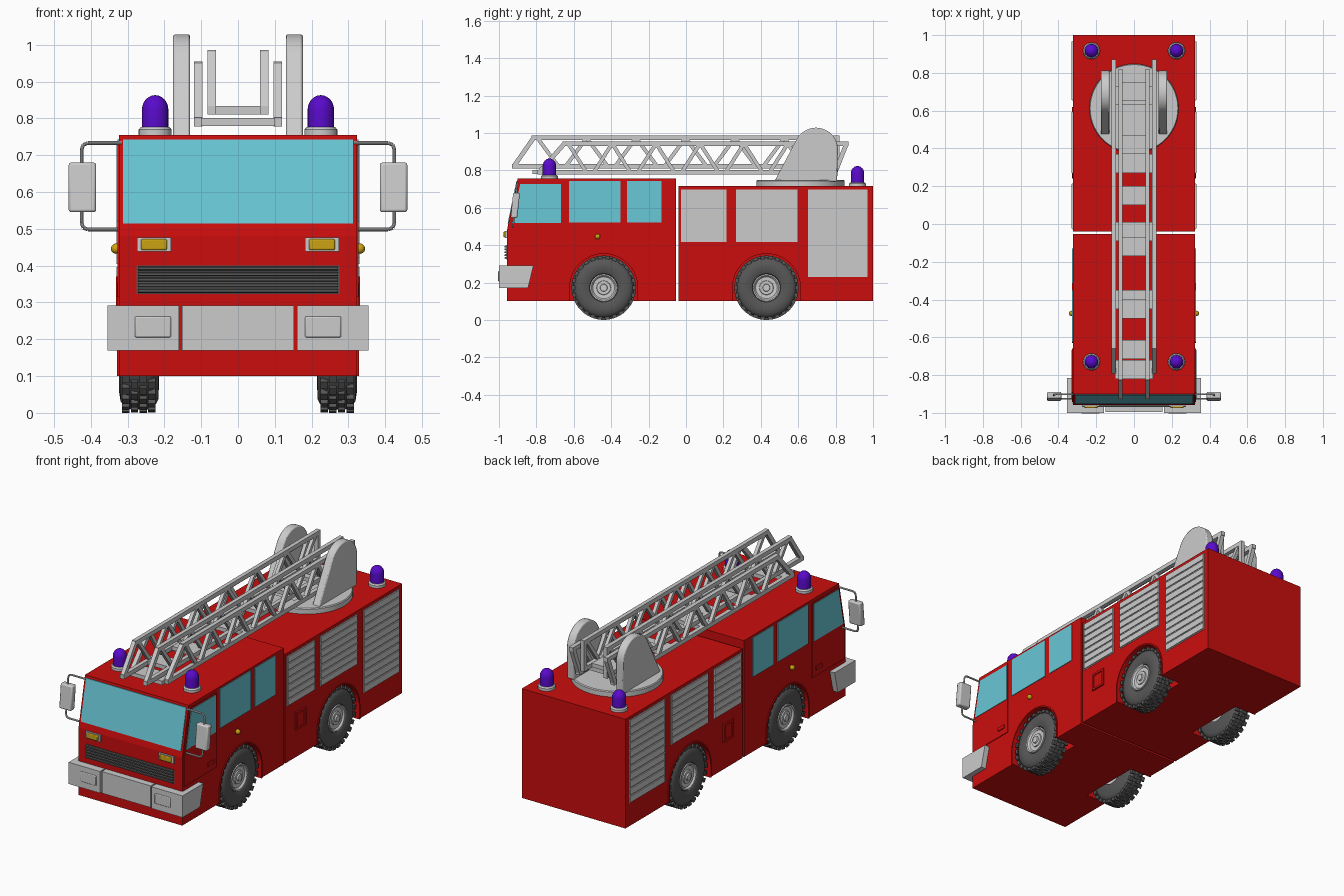
import bpy, bmesh, math
from mathutils import Matrix, Vector

if "Cube" in bpy.data.objects:
    bpy.data.objects.remove(bpy.data.objects["Cube"])


def material(name, r, g, b):
    m = bpy.data.materials.new(name)
    m.diffuse_color = (r, g, b, 1)
    m.use_nodes = True
    m.node_tree.nodes["Principled BSDF"].inputs["Base Color"].default_value = m.diffuse_color
    return m


RED = material("fire_red", 0.60, 0.004, 0.004)
GREY = material("light_grey", 0.60, 0.60, 0.60)
GLASS = material("cyan_glass", 0.14, 0.58, 0.68)
PURPLE = material("beacon_purple", 0.10, 0.003, 0.60)
YELLOW = material("amber_yellow", 0.60, 0.37, 0.006)
DARK = material("dark_rubber", 0.095, 0.095, 0.095)


def finish(name, bm, mat, bevel=0, smooth=True):
    bmesh.ops.recalc_face_normals(bm, faces=bm.faces)
    me = bpy.data.meshes.new(name)
    bm.to_mesh(me)
    bm.free()
    me.materials.append(mat)
    if smooth:
        me.polygons.foreach_set("use_smooth", [True] * len(me.polygons))
        me.set_sharp_from_angle(angle=math.radians(35))
    ob = bpy.data.objects.new(name, me)
    bpy.context.collection.objects.link(ob)
    if bevel:
        mod = ob.modifiers.new("bevel", 'BEVEL')
        mod.width, mod.segments, mod.limit_method = bevel, 2, 'ANGLE'
    return ob


def prism(bm, pts, x0, x1, both=True):
    """Extrude a (y, z) profile along x, optionally on both sides."""
    for s in ((1, -1) if both else (1,)):
        a = [bm.verts.new((s * x0, y, z)) for y, z in pts]
        b = [bm.verts.new((s * x1, y, z)) for y, z in pts]
        bm.faces.new(a)
        bm.faces.new(b[::-1])
        for i in range(len(pts)):
            j = (i + 1) % len(pts)
            bm.faces.new((a[i], b[i], b[j], a[j]))


def rect(y0, y1, z0, z1):
    return [(y0, z0), (y1, z0), (y1, z1), (y0, z1)]


def strut(bm, p, q, w, x0, x1):
    """Flat bar between two (y, z) points."""
    p, q = Vector(p), Vector(q)
    d = (q - p).normalized() * (w / 2)
    n = Vector((-d.y, d.x))
    prism(bm, [p + n, p - n, q - n, q + n], x0, x1)


def rod(bm, p, q, r, n=10):
    p, q = Vector(p), Vector(q)
    rot = (q - p).to_track_quat('Z', 'Y').to_matrix().to_4x4()
    bmesh.ops.create_cone(bm, cap_ends=True, segments=n, radius1=r, radius2=r,
                          depth=(q - p).length,
                          matrix=Matrix.Translation((p + q) / 2) @ rot)


def lathe(bm, prof, mat, n=40):
    """Revolve an (r, h) profile about the local z axis of mat."""
    vs = [bm.verts.new((r, 0, h)) for r, h in prof]
    es = [bm.edges.new((vs[i], vs[i + 1])) for i in range(len(vs) - 1)]
    geo = bmesh.ops.spin(bm, geom=vs + es, cent=(0, 0, 0), axis=(0, 0, 1),
                         angle=2 * math.pi, steps=n)
    allv = {v for f in bm.faces for v in f.verts if not f.tag} | set(vs)
    bmesh.ops.transform(bm, matrix=mat, verts=list(allv))
    for f in bm.faces:
        f.tag = True
    bmesh.ops.remove_doubles(bm, verts=list(allv), dist=0.0001)


def arc(cy, cz, r, a0, a1, n=24):
    return [(cy + r * math.cos(math.radians(a0 + (a1 - a0) * i / n)),
             cz + r * math.sin(math.radians(a0 + (a1 - a0) * i / n))) for i in range(n + 1)]


W, AXLES, WZ = 0.323, (-0.44, 0.43), 0.172

# Cab and rear body: solid core plus side layers with wheel arches
shells = (("cab_body", [(-0.957, 0.1), (-0.957, 0.48), (-0.9, 0.755), (-0.054, 0.755), (-0.054, 0.1)]),
          ("rear_body", [(-0.041, 0.1), (-0.041, 0.715), (1.0, 0.715), (1.0, 0.1)]))
for (name, prof), cy in zip(shells, AXLES):
    bm = bmesh.new()
    prism(bm, prof, -0.195, 0.195, False)
    arch = [(cy + 0.182, 0.1)] + arc(cy, WZ, 0.182, 0, 180) + [(cy - 0.182, 0.1)]
    prism(bm, prof + arch, 0.195, W)
    finish(name, bm, RED, smooth=False)
    # Arch lips
    bm = bmesh.new()
    prism(bm, [(cy + 0.19, 0.1)] + arc(cy, WZ, 0.19, 0, 180) + [(cy - 0.19, 0.1)] + arch[::-1], W - 0.01, W + 0.005)
    finish(name + "_arch_lip", bm, RED)

# Wheels
tyre = [(0.07, 0.30), (0.076, 0.314), (0.09, 0.32), (0.115, 0.323), (0.14, 0.319), (0.155, 0.308),
        (0.162, 0.295), (0.163, 0.268), (0.162, 0.242), (0.153, 0.226), (0.135, 0.216), (0.07, 0.214)]
hub = [(0, 0.322), (0.018, 0.322), (0.02, 0.314), (0.036, 0.314), (0.038, 0.308), (0.058, 0.309),
       (0.066, 0.318), (0.073, 0.318), (0.074, 0.30), (0.074, 0.22), (0, 0.22)]
for cy, label in zip(AXLES, ("front", "rear")):
    for s, side in ((1, "right"), (-1, "left")):
        at = Matrix.Translation((0, cy, WZ)) @ Matrix.Rotation(s * math.pi / 2, 4, 'Y')
        bm = bmesh.new()
        lathe(bm, tyre, at, 48)
        for row in range(4):  # staggered tread lugs
            for i in range(26):
                a = 2 * math.pi * (i + 0.5 * (row % 2)) / 26
                m = at @ Matrix.Rotation(a, 4, 'Z') @ Matrix.Translation((0.163, 0, 0.234 + row * 0.0235))
                bmesh.ops.create_cube(bm, size=1, matrix=m @ Matrix.Diagonal((0.017, 0.024, 0.02, 1)))
        finish(f"{label}_{side}_tyre", bm, DARK)
        bm = bmesh.new()
        lathe(bm, hub, at, 32)
        finish(f"{label}_{side}_hub", bm, GREY)

# Windscreen lying on the sloped cab front
def slope(z, off):
    return (-0.957 + (z - 0.48) * 0.057 / 0.275 - off, z)


bm = bmesh.new()
prism(bm, [slope(0.515, -0.003), slope(0.515, 0.004), slope(0.742, 0.004), slope(0.742, -0.003)], -0.312, 0.312, False)
finish("windscreen", bm, GLASS)

# Cab doors, handles and side windows
bm = bmesh.new()
prism(bm, [(-0.942, 0.315), (-0.66, 0.315), (-0.66, 0.738), (-0.892, 0.738), (-0.942, 0.50)], W - 0.01, W + 0.004)
prism(bm, rect(-0.74, -0.685, 0.35, 0.37), W, W + 0.009)
finish("cab_door", bm, RED)
bm = bmesh.new()
prism(bm, [(-0.93, 0.518), (-0.667, 0.518), (-0.667, 0.728), (-0.886, 0.728)], W, W + 0.007)
prism(bm, rect(-0.625, -0.35, 0.522, 0.743), W - 0.004, W + 0.004)
prism(bm, rect(-0.315, -0.13, 0.522, 0.743), W - 0.004, W + 0.004)
finish("side_windows", bm, GLASS)

# Roller shutters
bm = bmesh.new()
for y0, y1, z0, n in ((-0.028, 0.217, 0.416, 7), (0.267, 0.597, 0.416, 7), (0.652, 0.97, 0.23, 11)):
    prism(bm, rect(y0, y1, z0, 0.698), W - 0.004, W + 0.002)
    h = (0.698 - z0) / n
    for i in range(n):
        prism(bm, rect(y0 + 0.004, y1 - 0.004, z0 + i * h + 0.004, z0 + (i + 1) * h - 0.004), W, W + 0.007)
finish("roller_shutters", bm, GREY)

# Side hatch frame
bm = bmesh.new()
prism(bm, rect(0.045, 0.135, 0.255, 0.355), W - 0.004, W + 0.003)
for z in (0.261, 0.349):
    strut(bm, (0.045, z), (0.135, z), 0.012, W, W + 0.008)
for y in (0.051, 0.129):
    strut(bm, (y, 0.267), (y, 0.343), 0.012, W, W + 0.008)
finish("side_hatch", bm, RED)

# Bumper: centre piece and wrap-around wings with raised lamp covers
bm = bmesh.new()
prism(bm, rect(-0.994, -0.95, 0.17, 0.292), -0.152, 0.152, False)
prism(bm, rect(-1.0, -0.95, 0.17, 0.292), 0.16, 0.33)
prism(bm, [(-1.0, 0.17), (-0.845, 0.17), (-0.815, 0.292), (-1.0, 0.292)], 0.325, 0.355)
finish("bumper", bm, GREY)
bm = bmesh.new()
prism(bm, rect(-1.0, -0.98, 0.205, 0.262), 0.182, 0.28)
finish("bumper_lamps", bm, GREY, 0.004).location.y = -0.004

# Grille
bm = bmesh.new()
prism(bm, rect(-0.961, -0.95, 0.323, 0.4), -0.276, 0.276, False)
for i in range(5):
    z = 0.331 + i * 0.0152
    prism(bm, [(-0.96, z - 0.005), (-0.97, z - 0.003), (-0.97, z + 0.004), (-0.96, z + 0.006)], -0.272, 0.272, False)
finish("grille", bm, DARK)

# Front indicators and side marker lamps
bm = bmesh.new()
prism(bm, rect(-0.967, -0.95, 0.438, 0.476), 0.182, 0.274)
finish("indicator_frames", bm, GREY)
bm = bmesh.new()
prism(bm, rect(-0.975, -0.96, 0.442, 0.472), 0.193, 0.263)
finish("indicators", bm, YELLOW, 0.004)
bm = bmesh.new()
for s in (1, -1):
    bmesh.ops.create_uvsphere(bm, u_segments=16, v_segments=10, radius=0.014,
                              matrix=Matrix.Translation((s * 0.331, -0.473, 0.446)))
finish("side_markers", bm, YELLOW)

# Mirrors on bent tube brackets
bm = bmesh.new()
path = [(0.315, 0.733), (0.408, 0.733), (0.42, 0.728), (0.425, 0.715),
        (0.425, 0.516), (0.42, 0.503), (0.408, 0.498), (0.315, 0.498)]
for s in (1, -1):
    pts = [(s * x, -0.925 + (z - 0.498) * 0.1, z) for x, z in path]
    for p, q in zip(pts, pts[1:]):
        rod(bm, p, q, 0.005)
finish("mirror_brackets", bm, GREY)
bm = bmesh.new()
prism(bm, [(-0.938, 0.545), (-0.902, 0.545), (-0.888, 0.68), (-0.924, 0.68)], 0.385, 0.46)
finish("mirrors", bm, GREY, 0.007)

# Beacons
dome = [(0, 0.015), (0.036, 0.015), (0.036, 0.068)] + \
       [(0.036 * math.cos(a * math.pi / 12), 0.068 + 0.04 * math.sin(a * math.pi / 12)) for a in range(1, 6)] + [(0, 0.108)]
base, lamps = bmesh.new(), bmesh.new()
for y, z in ((-0.73, 0.755), (0.917, 0.715)):
    for x in (-0.225, 0.225):
        at = Matrix.Translation((x, y, z))
        lathe(base, [(0, 0), (0.045, 0), (0.045, 0.014), (0.039, 0.021), (0, 0.021)], at, 24)
        lathe(lamps, dome, at, 24)
finish("beacon_bases", base, GREY)
finish("beacon_domes", lamps, PURPLE)

# Turntable and ladder supports
bm = bmesh.new()
lathe(bm, [(0, 0.71), (0.236, 0.71), (0.236, 0.742), (0.232, 0.747), (0, 0.747)], Matrix.Translation((0, 0.612, 0)), 56)
finish("turntable", bm, GREY)
bm = bmesh.new()
prism(bm, [(0.472, 0.74), (0.808, 0.74)] + arc(0.695, 0.911, 0.117, 0, 150, 20), 0.13, 0.176)
finish("ladder_supports", bm, GREY, 0.006)

# Two ladder sections: rails, slanted ends, zigzag braces and flat rungs
sections = (("upper_ladder", 0.06, 0.083, 0.81, 0.985, (-0.93, 0.82), (-0.825, 0.82), (0.7, 0.42, 0.15, -0.12, -0.45, -0.665)),
            ("lower_ladder", 0.096, 0.12, 0.778, 0.955, (-0.795, 0.81), (-0.66, 0.87), (0.68, 0.32, -0.04, -0.4, -0.77)))
for name, x0, x1, z0, z1, bot, top, rungs in sections:
    bm = bmesh.new()
    lo, hi, w = z0 + 0.012, z1 - 0.012, 0.024
    strut(bm, (bot[0], lo), (bot[1], lo), w, x0, x1)
    strut(bm, (top[0], hi), (top[1], hi), w, x0, x1)
    strut(bm, (bot[0] + 0.01, lo), (top[0] + 0.01, hi), w, x0, x1)
    strut(bm, (bot[1] - 0.012, lo), (top[1] - 0.012, hi), w, x0, x1)
    start, n = top[0] + 0.03, 6
    step = (bot[1] - 0.03 - start) / n
    for i in range(n):
        a, b = start + i * step, start + (i + 1) * step
        mid = (a + b) / 2
        strut(bm, (a, hi), (mid - 0.02, lo), 0.02, x0 + 0.002, x1 - 0.002)
        strut(bm, (mid + 0.02, lo), (b, hi), 0.02, x0 + 0.002, x1 - 0.002)
    for y in rungs:
        prism(bm, rect(y - 0.05, y + 0.05, z0 + 0.001, z0 + 0.023), -x0 - 0.005, x0 + 0.005, False)
    finish(name, bm, GREY, smooth=False)
